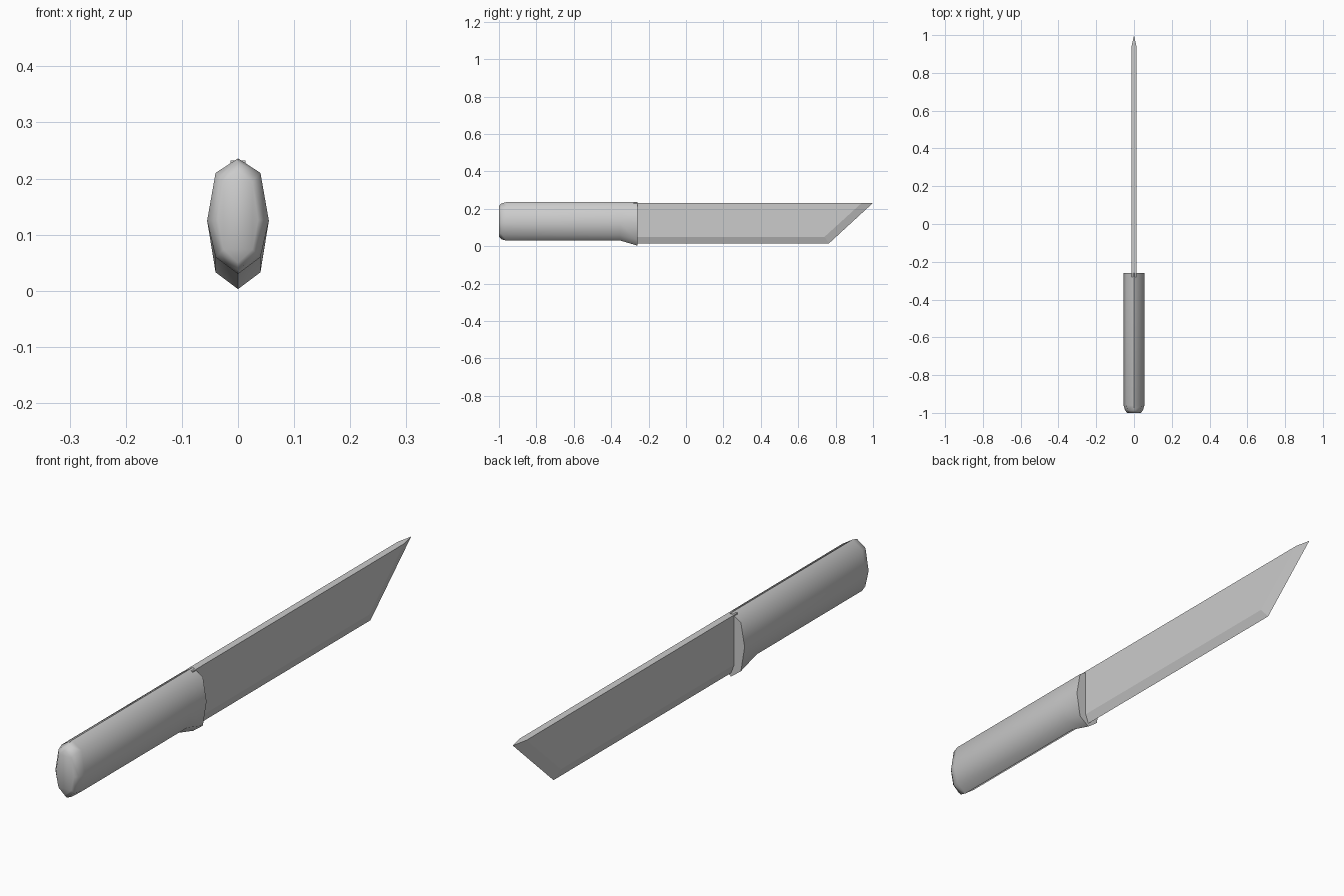
import bpy, bmesh
from math import radians

cube = bpy.data.objects.get("Cube")
if cube:
    bpy.data.objects.remove(cube)

grey = bpy.data.materials.new("plain grey")
grey.use_nodes = True
colour = (0.6, 0.6, 0.6, 1)
grey.diffuse_color = colour
grey.node_tree.nodes["Principled BSDF"].inputs["Base Color"].default_value = colour


def finish(name, bm):
    """Turn a bmesh into a named, coloured object."""
    bmesh.ops.recalc_face_normals(bm, faces=bm.faces)
    mesh = bpy.data.meshes.new(name)
    bm.to_mesh(mesh)
    bm.free()
    obj = bpy.data.objects.new(name, mesh)
    bpy.context.collection.objects.link(obj)
    mesh.materials.append(grey)
    return obj


# Handle: a tall eight-sided section lofted from pommel to flared collar
TOP, MID = 0.236, 0.13


def section(y, wide, tall, drop):
    half = [(0, TOP), (0.04, 0.21), (0.055, 0.125), (0.04, 0.06 - drop), (0, 0.03 - drop)]
    ring = half + [(-x, z) for x, z in half[3:0:-1]]
    return [(x * wide, y, MID + (z - MID) * tall) for x, z in ring]


bm = bmesh.new()
stations = [(-1, 0.65, 0.8, 0), (-0.987, 0.86, 0.93, 0), (-0.96, 1, 1, 0),
            (-0.35, 1, 1, 0), (-0.265, 1, 1, 0.025), (-0.26, 1, 1, 0.027)]
rings = [[bm.verts.new(p) for p in section(*s)] for s in stations]
for a, b in zip(rings, rings[1:]):
    for i in range(8):
        j = (i + 1) % 8
        bm.faces.new((a[i], a[j], b[j], b[i]))
bm.faces.new(rings[0])
bm.faces.new(rings[-1])
handle = finish("handle", bm)
bpy.ops.object.select_all(action="DESELECT")
handle.select_set(True)
bpy.context.view_layer.objects.active = handle
bpy.ops.object.shade_smooth_by_angle(angle=radians(60))

# Blade: flat sides, ground edge along the bottom and the slanted tip
HALF, SPINE, EDGE, ROOT = 0.013, 0.232, 0.016, -0.28
bm = bmesh.new()
edge = [bm.verts.new((0, y, z)) for y, z in ((ROOT, EDGE), (0.765, EDGE), (1, SPINE))]
sides = []
for x in (-HALF, HALF):
    outline = ((ROOT, 0.05), (0.74, 0.05), (0.94, SPINE), (ROOT, SPINE))
    s = [bm.verts.new((x, y, z)) for y, z in outline]
    bm.faces.new(s)
    for i in range(2):
        bm.faces.new((edge[i], edge[i + 1], s[i + 1], s[i]))
    sides.append(s)
l, r = sides
bm.faces.new((l[3], l[2], edge[2], r[2], r[3]))
bm.faces.new((l[3], l[0], edge[0], r[0], r[3]))
finish("blade", bm)
